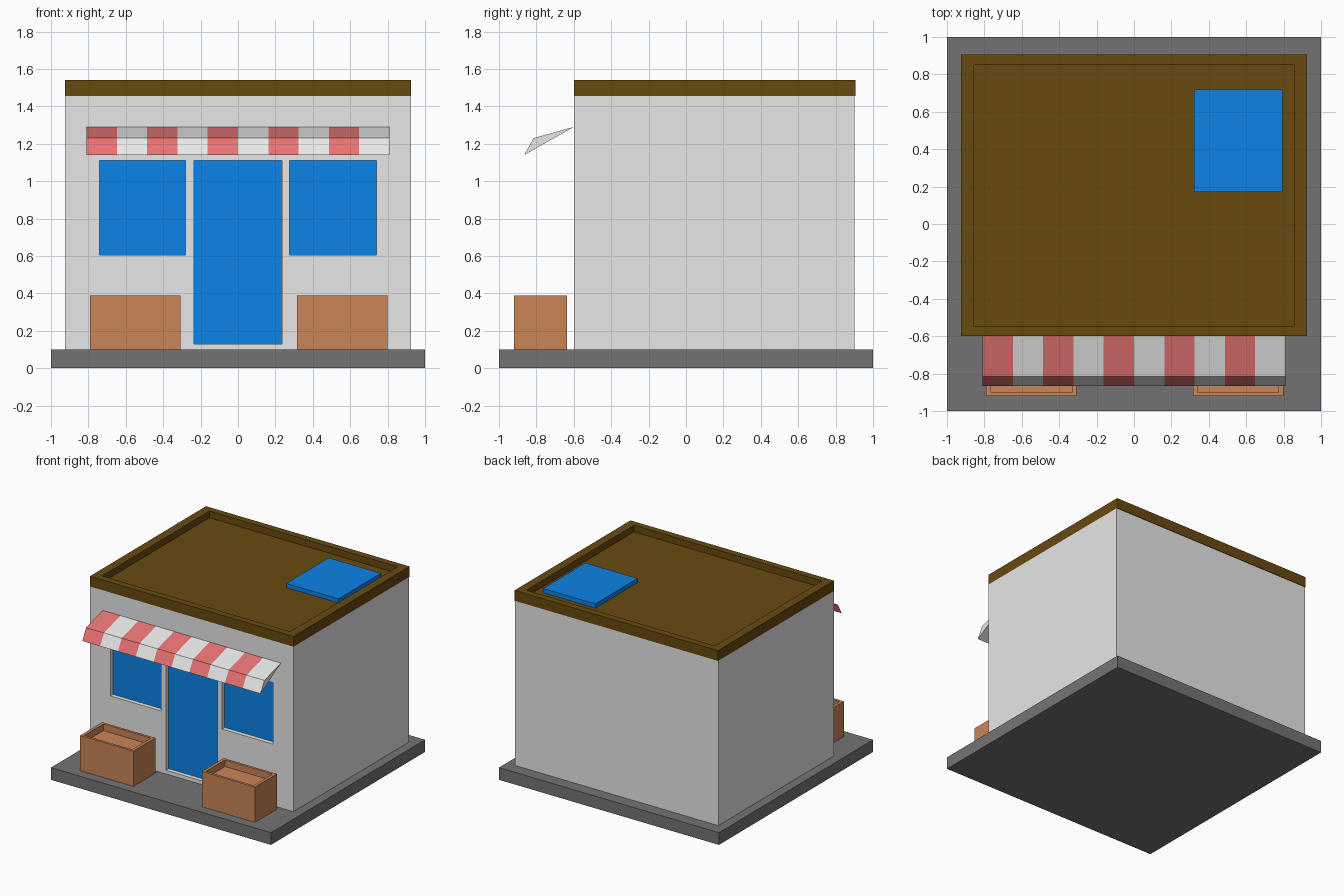
import bpy
import bmesh
from mathutils import Vector

cube = bpy.data.objects.get("Cube")
if cube:
    bpy.data.objects.remove(cube, do_unlink=True)


def material(name, rgb):
    mat = bpy.data.materials.new(name)
    mat.use_nodes = True
    colour = (*rgb, 1)
    mat.diffuse_color = colour
    mat.node_tree.nodes["Principled BSDF"].inputs["Base Color"].default_value = colour
    return mat


wall_white = material("wall_white", (0.8, 0.8, 0.8))
paving_grey = material("paving_grey", (0.175, 0.175, 0.175))
roof_brown = material("roof_brown", (0.14, 0.068, 0.005))
glass_blue = material("glass_blue", (0.004, 0.23, 0.82))
planter_clay = material("planter_clay", (0.59, 0.235, 0.095))
awning_red = material("awning_red", (0.8, 0.17, 0.17))


def finish(name, bm, *mats):
    mesh = bpy.data.meshes.new(name)
    bm.to_mesh(mesh)
    bm.free()
    for mat in mats:
        mesh.materials.append(mat)
    obj = bpy.data.objects.new(name, mesh)
    bpy.context.collection.objects.link(obj)
    return obj


def box_mesh(low, high):
    low, high = Vector(low), Vector(high)
    bm = bmesh.new()
    bmesh.ops.create_cube(bm, size=1)
    for v in bm.verts:
        v.co = (low + high) / 2 + v.co * (high - low)
    return bm


def extrude(bm, face):
    return bmesh.ops.extrude_discrete_faces(bm, faces=[face])["faces"][0]


def box(name, low, high, mat):
    return finish(name, box_mesh(low, high), mat)


def tray(name, low, high, rim_x, rim_y, depth, mat):
    """Box with a sunken top inside a raised rim."""
    bm = box_mesh(low, high)
    bm.normal_update()
    inner = extrude(bm, max(bm.faces, key=lambda f: f.calc_center_median().z))
    centre = inner.calc_center_median()
    sx = 1 - 2 * rim_x / (high[0] - low[0])
    sy = 1 - 2 * rim_y / (high[1] - low[1])
    for v in inner.verts:
        offset = v.co - centre
        v.co = centre + Vector((offset.x * sx, offset.y * sy, 0))
    floor = extrude(bm, inner)
    for v in floor.verts:
        v.co.z -= depth
    return finish(name, bm, mat)


# Paved base
box("base", (-1, -1, 0), (1, 1, 0.1), paving_grey)

# Walls, with the door and windows sunk into the front face
FRONT = -0.6
openings = [(-0.74, -0.28, 0.605, 1.11),
            (-0.235, 0.235, 0.13, 1.11),
            (0.275, 0.74, 0.605, 1.11)]
bm = box_mesh((-0.925, FRONT, 0.1), (0.925, 0.9, 1.455))
cuts = {((x, 0, 0), (1, 0, 0)) for o in openings for x in o[:2]}
cuts |= {((0, 0, z), (0, 0, 1)) for o in openings for z in o[2:]}
for point, normal in sorted(cuts):
    bmesh.ops.bisect_plane(bm, geom=bm.verts[:] + bm.edges[:] + bm.faces[:],
                           plane_co=point, plane_no=normal)
bm.normal_update()
for x0, x1, z0, z1 in openings:
    panes = []
    for f in bm.faces:
        c = f.calc_center_median()
        if abs(c.y - FRONT) < 0.001 and x0 < c.x < x1 and z0 < c.z < z1:
            panes.append(f)
    if len(panes) > 1:
        panes = bmesh.ops.dissolve_faces(bm, faces=panes, use_verts=False)["region"]
    pane = extrude(bm, panes[0])
    for v in pane.verts:
        v.co.y += 0.035
    pane.material_index = 1
finish("walls", bm, wall_white, glass_blue)

# Roof with parapet, and skylight
tray("roof", (-0.925, FRONT, 1.455), (0.925, 0.905, 1.54), 0.07, 0.055, 0.055, roof_brown)
box("skylight", (0.32, 0.17, 1.485), (0.795, 0.72, 1.52), glass_blue)

# Planters beside the door
for side, x0 in (("right", -0.79), ("left", 0.315)):
    tray(side + "_planter", (x0, -0.92, 0.1), (x0 + 0.483, -0.635, 0.39),
         0.025, 0.02, 0.055, planter_clay)

# Striped awning: a triangular profile swept across the front
profile = [(FRONT, 1.29), (-0.815, 1.23), (-0.865, 1.14)]
STRIPES, HALF = 10, 0.81
bm = bmesh.new()
rings = [[bm.verts.new((-HALF + 2 * HALF * i / STRIPES, y, z)) for y, z in profile]
         for i in range(STRIPES + 1)]
for i, (a, b) in enumerate(zip(rings, rings[1:])):
    for j in range(3):
        k = (j + 1) % 3
        bm.faces.new((a[j], a[k], b[k], b[j])).material_index = i % 2
bm.faces.new(rings[0])
bm.faces.new(rings[-1]).material_index = 1
bmesh.ops.recalc_face_normals(bm, faces=bm.faces[:])
finish("awning", bm, awning_red, wall_white)
